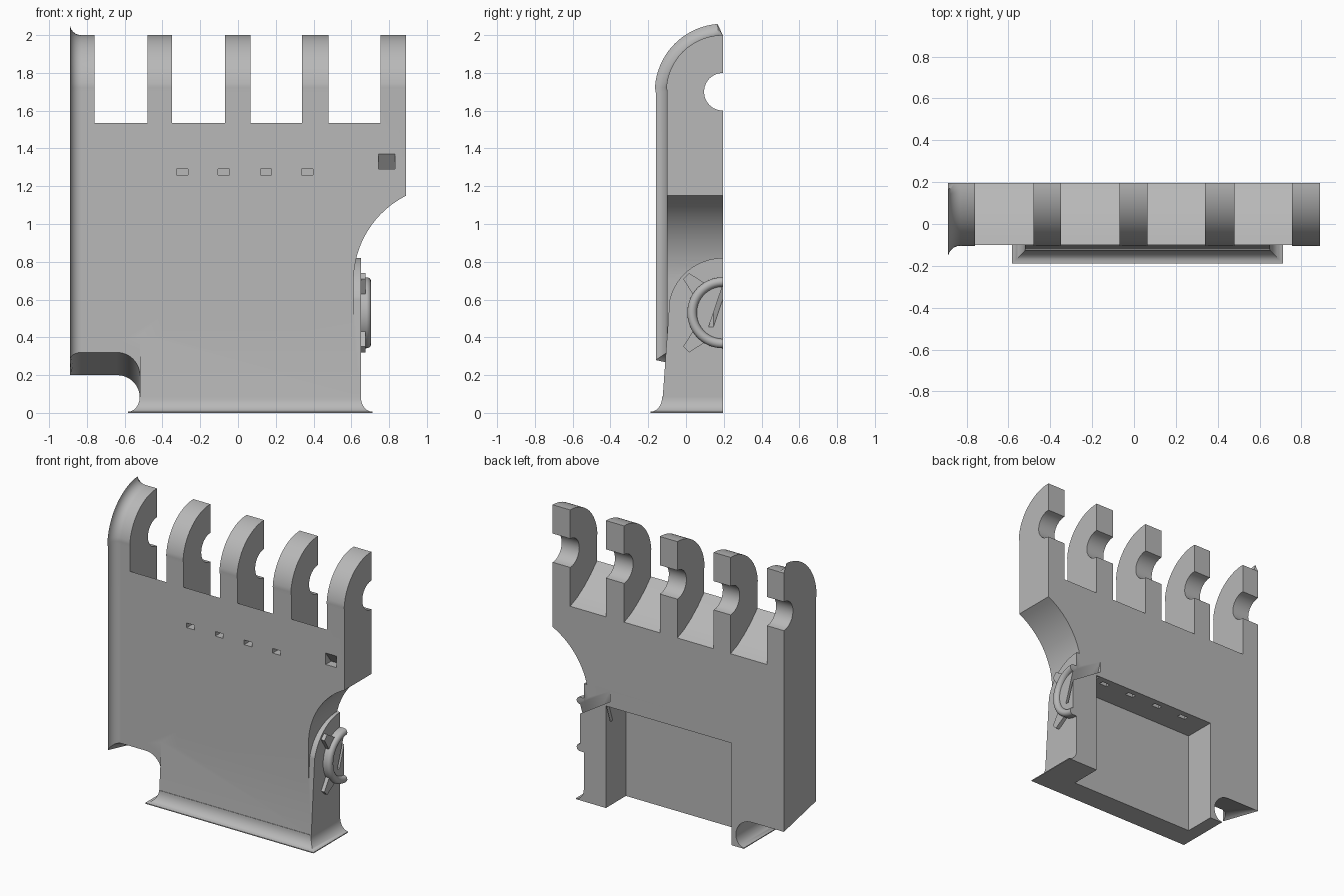
import bpy, bmesh
from math import sin, cos, pi, radians

if "Cube" in bpy.data.objects:
    bpy.data.objects.remove(bpy.data.objects["Cube"], do_unlink=True)

grey = bpy.data.materials.new("plain grey")
grey.use_nodes = True
GREY = (0.48, 0.48, 0.48, 1)
grey.diffuse_color = GREY
grey.node_tree.nodes["Principled BSDF"].inputs["Base Color"].default_value = GREY

BACK, FRONT = 0.195, -0.1


def finish(name, bm):
    bmesh.ops.remove_doubles(bm, verts=bm.verts, dist=1e-5)
    bmesh.ops.recalc_face_normals(bm, faces=bm.faces)
    mesh = bpy.data.meshes.new(name)
    bm.to_mesh(mesh)
    bm.free()
    mesh.materials.append(grey)
    obj = bpy.data.objects.new(name, mesh)
    bpy.context.collection.objects.link(obj)
    return obj


def loft(rings, close=False):
    """Skin a list of rings and cap both ends."""
    bm = bmesh.new()
    loops = [[bm.verts.new(p) for p in ring] for ring in rings]
    n = len(loops[0])
    for low, high in zip(loops, loops[1:]):
        for i in range(n):
            j = (i + 1) % n
            bm.faces.new((low[i], low[j], high[j], high[i]))
    bm.faces.new(loops[0])
    bm.faces.new(loops[-1])
    return bm


def prism(pts, axis, a, b, shear=0.0):
    """Extrude a profile along x (y,z points) or y (x,z points)."""
    def ring(t, dz):
        return [(t, p, z + dz) if axis == "x" else (p, t, z + dz) for p, z in pts]
    return loft([ring(a, 0), ring(b, shear)])


def box(x0, x1, y0, y1, z0, z1):
    return prism([(y0, z0), (y1, z0), (y1, z1), (y0, z1)], "x", x0, x1)


def arc(cx, cy, r, start, end, n):
    angles = [radians(start + (end - start) * i / n) for i in range(n + 1)]
    return [(cx + r * cos(a), cy + r * sin(a)) for a in angles]


def combine(target, bm, op="DIFFERENCE"):
    tool = finish("tool", bm)
    mod = target.modifiers.new("cut", "BOOLEAN")
    mod.operation, mod.object, mod.solver = op, tool, "EXACT"
    bpy.context.view_layer.objects.active = target
    bpy.ops.object.modifier_apply(modifier=mod.name)
    bpy.data.objects.remove(tool, do_unlink=True)


def smooth(obj):
    bpy.ops.object.select_all(action="DESELECT")
    obj.select_set(True)
    bpy.context.view_layer.objects.active = obj
    bpy.ops.object.shade_smooth_by_angle(angle=radians(30))
    obj.modifiers.new("even shading", "WEIGHTED_NORMAL").keep_sharp = True


# Main plate: domed profile, outer edge rounded all along the front
profile = [(BACK, 0.2), (FRONT, 0.32)] + arc(BACK, 1.7, 0.3, 180, 90, 20)
profile[2] = (FRONT, 1.7)
bm = prism(profile, "x", -0.89, 0.89)
bm.normal_update()
outer = [e for e in bm.edges
         if all(v.co.x < -0.88 for v in e.verts)
         and any(v.co.y < BACK - 0.01 for v in e.verts)]
bmesh.ops.bevel(bm, geom=outer, offset=0.06, segments=6, profile=0.5,
                affect="EDGES", clamp_overlap=False)
body = finish("hooked_plate", bm)

# Concave sweep on the side with the dial
sweep = arc(1.115, 0.7, 0.503, 180, 116.5, 16)
combine(body, prism(sweep + [(1.1, 1.15), (1.1, 0), (0.612, 0)], "y", -0.4, 0.4))

# Gaps between the five hooks, with a floor falling to the back
gap = [(-0.2, 1.63), (FRONT, 1.535), (-0.03, 1.465), (0.04, 1.41), (0.12, 1.36),
       (BACK, 1.33), (0.3, 1.3), (0.3, 2.2), (-0.2, 2.2)]
for left, right in ((-0.76, -0.48), (-0.35, -0.07), (0.065, 0.34), (0.48, 0.755)):
    combine(body, prism(gap, "x", left, right))

# Round seat running through every hook
combine(body, prism(arc(BACK, 1.7, 0.1, 0, 345, 23), "x", -1, 1))

# Tapered lower block, whose end forms the arched side pad
block = [(BACK, 0.03), (-0.127, 0.03)] + arc(BACK, 0.53, 0.29, 166, 90, 20)
combine(body, prism(block, "x", -0.52, 0.65), "UNION")

# Slanted fillet between plate and block
fillet = arc(-0.64, 0.08, 0.12, 89.5, 0, 12) + [(-0.4, 0.08), (-0.4, 0.4), (-0.64, 0.4)]
combine(body, prism(fillet, "y", BACK, FRONT, 0.12), "UNION")

# Flared foot on three sides
rings = []
for i in range(10):
    a = pi / 2 * i / 9
    f, z = 0.062 * (1 - cos(a)), 0.006 + 0.08 * (1 - sin(a))
    rings.append([(-0.52 - f, BACK, z), (-0.52 - f, -0.126 - f, z),
                  (0.65 + f, -0.126 - f, z), (0.65 + f, BACK, z)])
rings.append([(x, y, 0) for x, y, z in rings[-1]])
combine(body, loft(rings), "UNION")

# Pocket open to the back and bottom
combine(body, box(-0.485, 0.48, -0.025, 0.4, -0.1, 0.71))

# Four small windows, each with a shaft down to the pocket
for x in (-0.295, -0.075, 0.148, 0.367):
    combine(body, box(x - 0.03, x + 0.03, -0.2, 0.155, 1.26, 1.292))
    combine(body, box(x - 0.03, x + 0.03, 0.125, 0.155, 0.6, 1.28))

# Wedge recess under the last hook
combine(body, prism([(-0.2, 1.29), (-0.04, 1.29), (FRONT, 1.37), (-0.2, 1.37)],
                    "x", 0.745, 0.83))


def slit():
    """Slanted channel from the dial through to the pocket."""
    return prism([(0.12, 0.38), (0.145, 0.38), (0.23, 0.63), (0.205, 0.63)],
                 "x", 0.8, 0.45, 0.22)


combine(body, slit())
smooth(body)

# Half dial with a rounded rim
rim = [(r, x) for x, r in arc(0.68, 0.163, 0.025, -90, 90, 10)]
section = [(0, 0.64), (0, 0.68)] + rim + [(0.188, 0.64)]
rings = []
for i in range(33):
    a = pi * i / 32
    rings.append([(x, BACK - r * sin(a), 0.53 + r * cos(a)) for r, x in section])
dial = finish("side_dial", loft(rings))
combine(dial, slit())
smooth(dial)

# Two prongs on the dial
for label, angle in (("upper", radians(45)), ("lower", radians(135))):
    pts = []
    for r, w in ((0.15, -0.05), (0.275, -0.022), (0.275, 0.022), (0.15, 0.05)):
        pts.append((BACK - r * sin(angle) - w * cos(angle),
                    0.53 + r * cos(angle) - w * sin(angle)))
    finish(label + "_dial_prong", prism(pts, "x", 0.63, 0.676))
